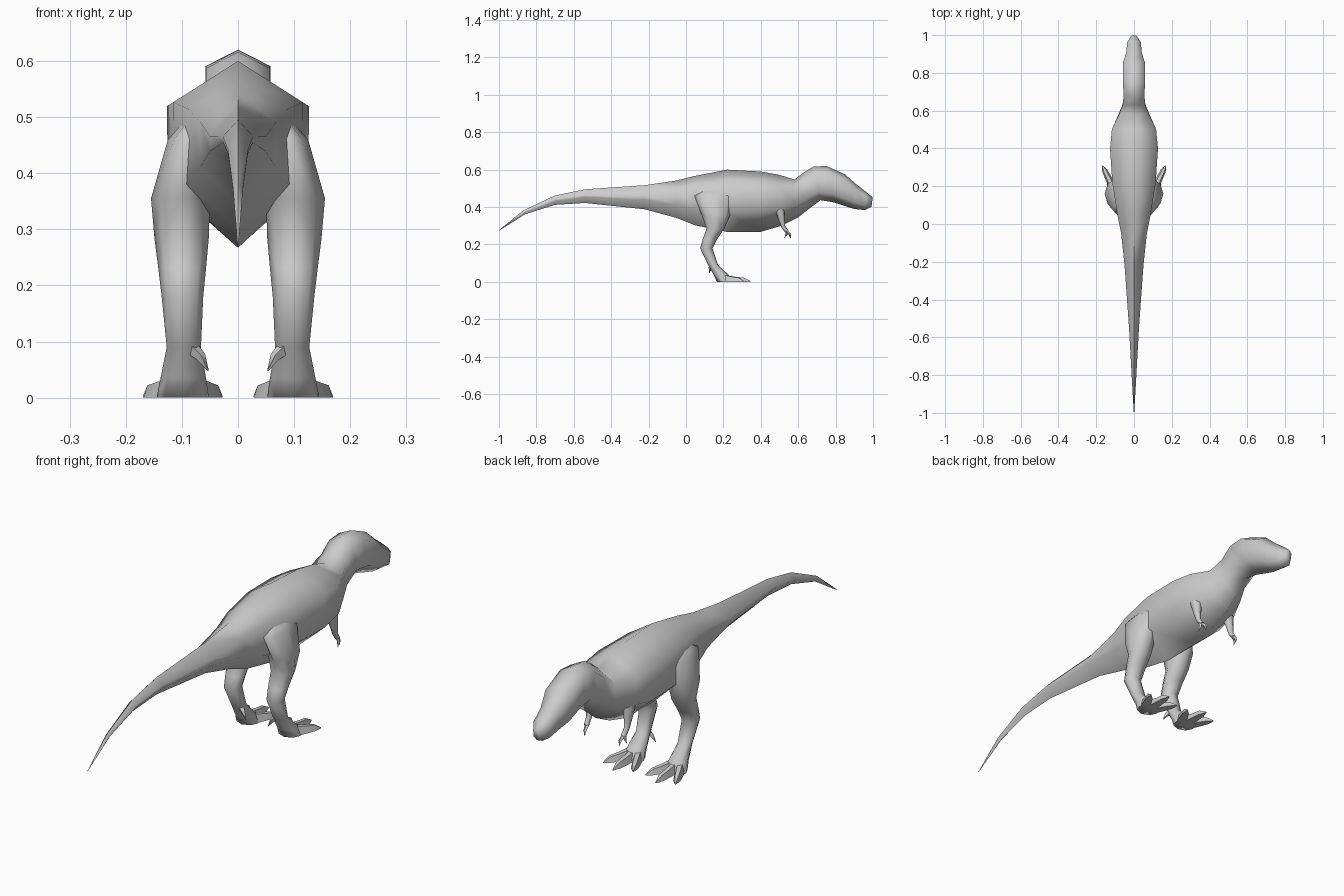
import bpy, bmesh
from math import sin, cos, pi, radians
from mathutils import Vector

if "Cube" in bpy.data.objects:
    bpy.data.objects.remove(bpy.data.objects["Cube"], do_unlink=True)

skin = bpy.data.materials.new("grey_skin")
skin.use_nodes = True
skin.diffuse_color = (0.6, 0.6, 0.6, 1)
skin.node_tree.nodes["Principled BSDF"].inputs["Base Color"].default_value = (0.6, 0.6, 0.6, 1)


def loft(name, rings, mirror=False, angle=80):
    """Skin a list of equal-sized vertex rings and cap both ends."""
    bm = bmesh.new()
    loops = [[bm.verts.new(p) for p in ring] for ring in rings]
    n = len(loops[0])
    for a, b in zip(loops, loops[1:]):
        for i in range(n):
            j = (i + 1) % n
            bm.faces.new((a[i], a[j], b[j], b[i]))
    bm.faces.new(loops[0])
    bm.faces.new(loops[-1])
    bmesh.ops.recalc_face_normals(bm, faces=bm.faces)
    mesh = bpy.data.meshes.new(name)
    bm.to_mesh(mesh)
    bm.free()
    mesh.materials.append(skin)
    obj = bpy.data.objects.new(name, mesh)
    bpy.context.collection.objects.link(obj)
    bpy.ops.object.select_all(action='DESELECT')
    obj.select_set(True)
    bpy.context.view_layer.objects.active = obj
    bpy.ops.object.shade_smooth_by_angle(angle=radians(angle))
    if mirror:
        obj.modifiers.new("mirror", 'MIRROR').use_mirror_merge = False
    return obj


def body_ring(yt, zt, yb, zb, w, up, low):
    """Six-sided section: ridge, two shoulders, two flanks, keel."""
    top, bottom = Vector((0, yt, zt)), Vector((0, yb, zb))
    side = Vector((w, 0, 0))
    u, l = top.lerp(bottom, up), top.lerp(bottom, low)
    return [top, u + side, l + side * 0.98, bottom, l - side * 0.98, u - side]


def tube(name, points, radii, sides=6):
    """Limb or claw following a path, mirrored to the other side."""
    pts = [Vector(p) for p in points]
    rings = []
    for i, p in enumerate(pts):
        d = (pts[min(i + 1, len(pts) - 1)] - pts[max(i - 1, 0)]).normalized()
        a = d.cross(Vector((1, 0, 0))).normalized()
        b = d.cross(a)
        rings.append([p + radii[i] * (a * cos(2 * pi * k / sides) + b * sin(2 * pi * k / sides))
                      for k in range(sides)])
    return loft(name, rings, mirror=True)


# Tail, trunk, neck and head in one skin: ridge y z, keel y z, half width, shoulder, flank
body = [
    (-1.0, .277, -1.0, .273, .001, .45, .55),
    (-.87, .382, -.86, .362, .009, .4, .55),
    (-.70, .462, -.70, .412, .018, .4, .55),
    (-.54, .495, -.54, .422, .027, .4, .55),
    (-.22, .517, -.22, .388, .050, .4, .6),
    (-.05, .542, -.05, .342, .068, .25, .65),
    (.05, .567, .05, .302, .088, .2, .7),
    (.22, .600, .22, .267, .115, .22, .68),
    (.40, .590, .40, .268, .127, .22, .66),
    (.50, .572, .51, .300, .117, .22, .66),
    (.58, .547, .60, .345, .078, .2, .66),
    (.63, .585, .65, .385, .058, .2, .7),
    (.68, .616, .72, .437, .056, .16, .75),
    (.75, .620, .79, .425, .058, .15, .75),
    (.85, .575, .86, .402, .058, .18, .75),
    (.91, .522, .90, .390, .041, .2, .75),
    (.965, .480, .955, .384, .036, .22, .75),
    (.998, .452, .992, .402, .014, .25, .75),
]
loft("body_and_head", [body_ring(*s) for s in body])

# Legs: height, back y, front y, inner x, outer x
leg = [
    (.50, .09, .23, .05, .09),
    (.46, .045, .26, .05, .125),
    (.355, .085, .235, .05, .155),
    (.285, .11, .205, .052, .149),
    (.23, .09, .168, .057, .142),
    (.18, .075, .142, .062, .136),
    (.09, .118, .172, .066, .127),
    (.035, .15, .23, .057, .138),
    (.0, .165, .25, .052, .145),
]
rings = []
for z, back, front, inner, outer in leg:
    cx, cy = (inner + outer) / 2, (back + front) / 2
    rings.append([(cx + (outer - inner) / 2 * cos(k * pi / 4),
                   cy + (front - back) / 2 * sin(k * pi / 4), z) for k in range(8)])
loft("leg", rings, mirror=True)


# Toes: flat-soled wedges that swell and then end in a claw
def toe(name, start, end):
    a, b = Vector((*start, 0)), Vector((*end, 0))
    side = Vector(((b - a).y, -(b - a).x, 0)).normalized()
    rings = []
    for t, w, h in ((0, .020, .04), (.5, .017, .027), (.78, .014, .022), (1, .002, .004)):
        p = a.lerp(b, t)
        top = Vector((0, 0, h))
        rings.append([p - side * w, p - side * w * .5 + top, p + side * w * .5 + top, p + side * w])
    loft(name, rings, mirror=True, angle=50)


toe("middle_toe", (.098, .19), (.100, .345))
toe("outer_toe", (.110, .19), (.168, .31))
toe("inner_toe", (.085, .19), (.029, .31))

# Raised inner claw on each foot
tube("dew_claw", [(.082, .135, .088), (.066, .13, .073), (.053, .125, .048)], [.013, .009, .001], 4)

# Small forearms with two claws each
tube("arm", [(.085, .50, .39), (.088, .512, .33), (.088, .52, .295), (.086, .54, .268)],
     [.026, .016, .011, .010])
tube("front_claw", [(.084, .535, .272), (.082, .555, .254), (.080, .560, .232)], [.008, .007, .001], 4)
tube("rear_claw", [(.090, .535, .272), (.092, .537, .255), (.094, .528, .236)], [.008, .006, .001], 4)
